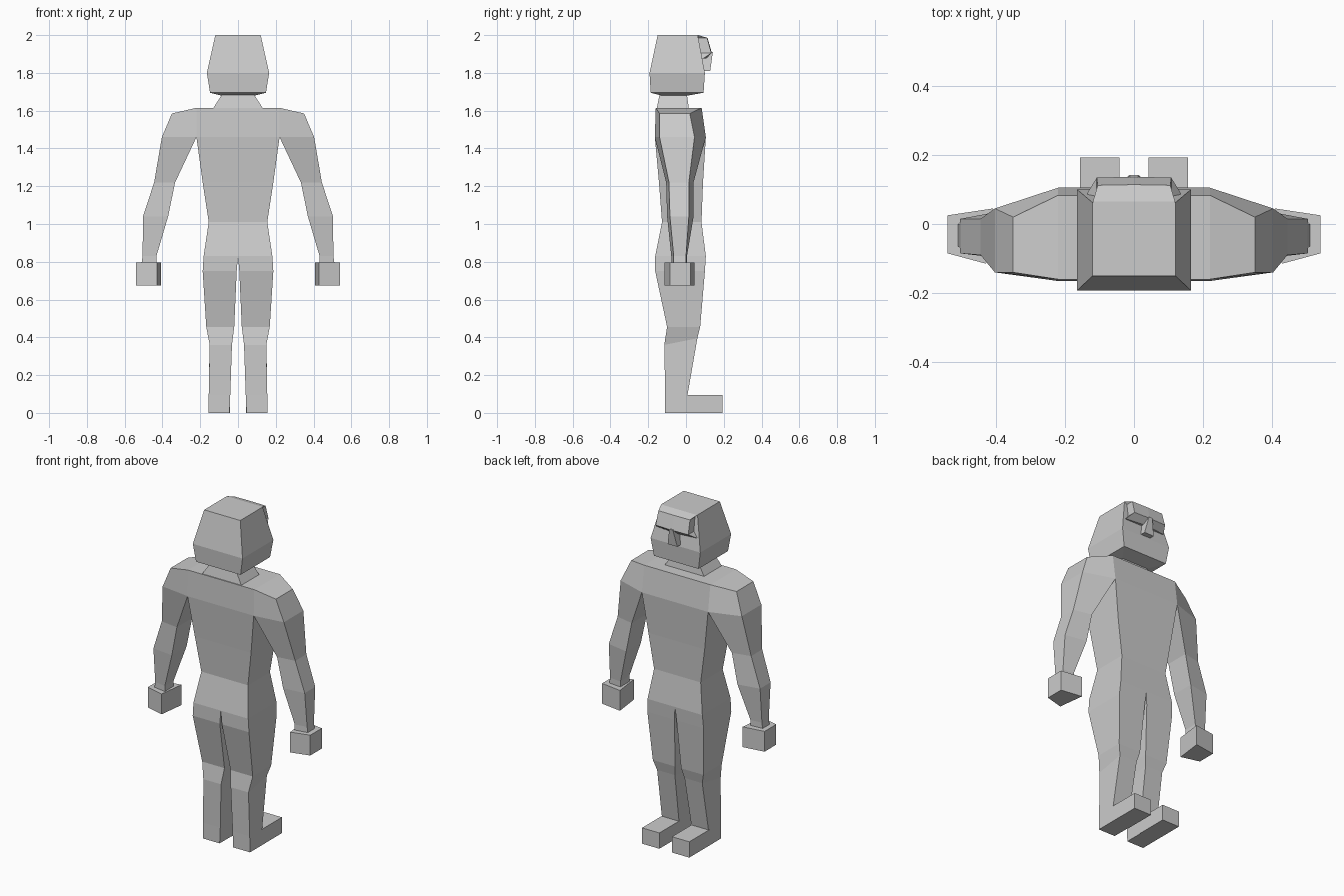
import bpy
import bmesh

grey = bpy.data.materials.new("plain grey")
grey.diffuse_color = (0.6, 0.6, 0.6, 1)

BACK, OUTER, FRONT, INNER = range(4)


def ring(xi, xo, z, yi, yo=None, zo=None):
    """Four corners: inner edge at xi spanning yi, outer edge at xo spanning yo."""
    yo = yo or yi
    zo = z if zo is None else zo
    return [(xi, yi[0], z), (xo, yo[0], zo), (xo, yo[1], zo), (xi, yi[1], z)]


def loft(name, rings, top=True, bottom=True, skip=()):
    """Skin rings from top to bottom, leave out (band, side) pairs in skip, mirror over x."""
    bm = bmesh.new()
    rows = [[bm.verts.new(p) for p in r] for r in rings]
    on_centre = [all(abs(r[i][0]) < 1e-6 for i in (0, 3)) for r in rings]
    for b in range(len(rows) - 1):
        for s in range(4):
            if (b, s) in skip or (s == INNER and on_centre[b] and on_centre[b + 1]):
                continue
            t = (s + 1) % 4
            bm.faces.new((rows[b][s], rows[b + 1][s], rows[b + 1][t], rows[b][t]))
    if top:
        bm.faces.new(rows[0])
    if bottom:
        bm.faces.new(rows[-1][::-1])
    mesh = bpy.data.meshes.new(name)
    bm.to_mesh(mesh)
    bm.free()
    mesh.materials.append(grey)
    obj = bpy.data.objects.new(name, mesh)
    bpy.context.collection.objects.link(obj)
    mod = obj.modifiers.new("mirror", 'MIRROR')
    mod.use_clip = True
    return obj


# Torso, chest to hips
loft("torso", [
    ring(0, 0.22, 1.615, (-0.16, 0.083)),
    ring(0, 0.22, 1.46, (-0.165, 0.105)),
    ring(0, 0.187, 1.22, (-0.143, 0.09)),
    ring(0, 0.155, 1.01, (-0.127, 0.082)),
    ring(0, 0.182, 0.83, (-0.163, 0.105)),
], bottom=False, skip={(0, OUTER)})

# Arms, shoulder to wrist
loft("arms", [
    ring(0.22, 0.35, 1.615, (-0.16, 0.083), (-0.14, 0.02), 1.585),
    ring(0.22, 0.403, 1.46, (-0.165, 0.105), (-0.14, 0.045)),
    ring(0.333, 0.444, 1.22, (-0.105, 0.04), (-0.09, 0.015)),
    ring(0.37, 0.503, 1.04, (-0.10, 0.04), (-0.085, 0.015)),
    ring(0.432, 0.505, 0.83, (-0.078, 0.005), (-0.065, 0.0)),
    ring(0.432, 0.51, 0.795, (-0.078, 0.005), (-0.065, 0.0)),
], bottom=False, skip={(0, INNER)})

# Hands: slightly tapered blocks
hand = [(0.428, -0.115), (0.54, -0.085), (0.54, 0.025), (0.408, 0.045)]
loft("hands", [[(x, y, z) for x, y in hand] for z in (0.797, 0.675)])

# Legs, hip to sole
loft("legs", [
    ring(0, 0.182, 0.83, (-0.163, 0.105)),
    ring(0.007, 0.187, 0.75, (-0.163, 0.1)),
    ring(0.02, 0.168, 0.455, (-0.10, 0.075)),
    [(0.032, -0.115, 0.36), (0.15, -0.115, 0.36), (0.15, 0.06, 0.395), (0.032, 0.06, 0.395)],
    ring(0.041, 0.155, 0.095, (-0.11, 0.008)),
    ring(0.045, 0.157, 0.0, (-0.11, 0.008)),
], top=False, skip={(4, FRONT)})

# Feet
loft("feet", [ring(0.042, 0.157, z, (0.0, 0.193)) for z in (0.095, 0.0)])

# Neck, narrowing upwards
loft("neck", [
    ring(0, 0.085, 1.685, (-0.14, 0.005)),
    ring(0, 0.132, 1.612, (-0.155, 0.015)),
], top=False, bottom=False)

# Head with slanted sides and a bevelled jaw
loft("head", [
    ring(0, 0.12, 2.0, (-0.15, 0.062)),
    ring(0, 0.165, 1.80, (-0.193, 0.10)),
    ring(0, 0.148, 1.695, (-0.187, 0.093)),
    ring(0, 0.09, 1.68, (-0.13, 0.01)),
])

# Forehead and brow, overhanging the eyes
loft("brow", [
    ring(0, 0.119, 2.0, (0.05, 0.065)),
    ring(0, 0.105, 1.985, (0.05, 0.114), (0.05, 0.112)),
    ring(0, 0.108, 1.905, (0.05, 0.137), (0.05, 0.134)),
    ring(0, 0.135, 1.875, (0.05, 0.105), (0.05, 0.09)),
])

# Nose wedge
loft("nose", [
    ring(0, 0.012, 1.91, (0.07, 0.142)),
    ring(0, 0.032, 1.81, (0.07, 0.128)),
])
